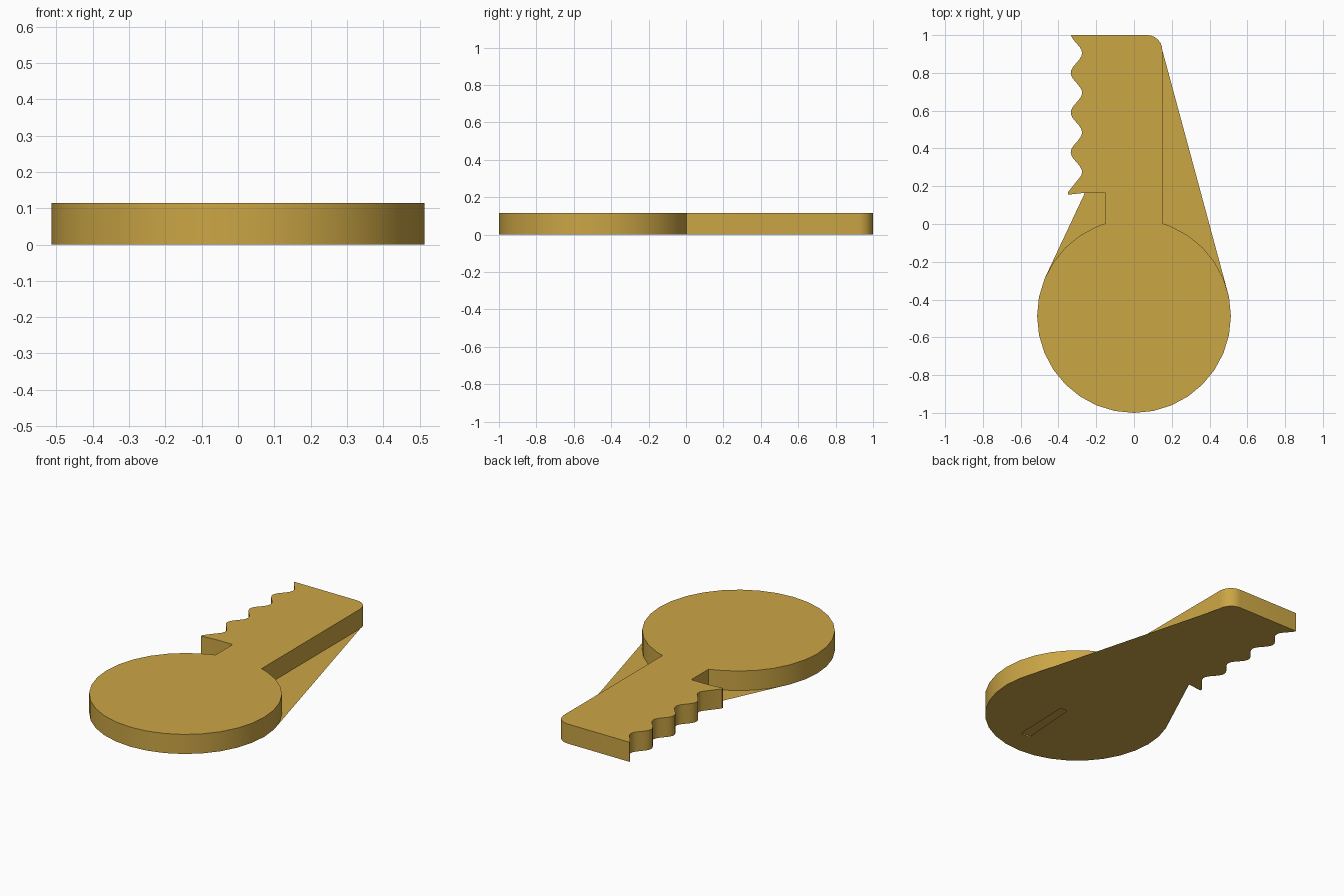
import bpy, bmesh
from math import sin, cos, pi, radians

if "Cube" in bpy.data.objects:
    bpy.data.objects.remove(bpy.data.objects["Cube"])

H = 0.115                # key thickness
CY, R, SEG = -0.487, 0.513, 32
SX = 0.15                # half width of the blade

brass = bpy.data.materials.new("brass")
brass.diffuse_color = (0.60, 0.38, 0.06, 1)
brass.use_nodes = True
brass.node_tree.nodes["Principled BSDF"].inputs["Base Color"].default_value = brass.diffuse_color


def arc(cx, cy, r, degrees):
    return [(cx + r * cos(radians(a)), cy + r * sin(radians(a))) for a in degrees]


def finish(bm, name):
    me = bpy.data.meshes.new(name)
    bm.to_mesh(me)
    bm.free()
    ob = bpy.data.objects.new(name, me)
    bpy.context.collection.objects.link(ob)
    me.materials.append(brass)
    bpy.ops.object.select_all(action='DESELECT')
    ob.select_set(True)
    bpy.context.view_layer.objects.active = ob
    bpy.ops.object.shade_smooth_by_angle(angle=radians(30))
    return ob


# blade tip with one rounded corner, then the wavy teeth down to the hooked end
tip = arc(SX - 0.08, 0.92, 0.08, range(0, 91, 15))
N = 48
ys = [1.0 - (1.0 - 0.255) * i / N for i in range(N + 1)]
teeth = [(-0.305 - 0.03 * cos(2 * pi * (y - 0.8) / 0.21), y) for y in ys]
hook = [(-0.35, 0.168), (-0.35, 0.155), (-0.26, 0.165)]

# round bow of the key, open where the blade joins
step = 360 / SEG
bow = arc(0, CY, R, [step * i for i in range(10, 39)])
body_outline = (tip + teeth + hook + [(-SX, 0.165), (-SX, 0.004)]
                + bow + [(SX, 0.004)])

# key body: top face and side walls
bm = bmesh.new()
top = [bm.verts.new((x, y, H)) for x, y in body_outline]
low = [bm.verts.new((x, y, 0)) for x, y in body_outline]
bm.faces.new(top)
for i in range(len(top)):
    j = (i + 1) % len(top)
    bm.faces.new((low[i], low[j], top[j], top[i]))
finish(bm, "key_body")

# thin base sheet that bridges the bow and the blade, with a narrow slit
base_outline = tip + teeth + hook + arc(0, CY, R, [step * i for i in range(14, 34)])
slit = [(0.045, -0.85), (0.105, -0.85), (0.115, -0.495), (0.07, -0.495)]
bm = bmesh.new()
edges = []
for loop in (base_outline, slit):
    vs = [bm.verts.new((x, y, 0)) for x, y in loop]
    edges += [bm.edges.new((vs[i], vs[(i + 1) % len(vs)])) for i in range(len(vs))]
bmesh.ops.triangle_fill(bm, edges=edges, use_beauty=True, use_dissolve=False,
                        normal=(0, 0, -1))
for f in bm.faces:
    f.normal_update()
    if f.normal.z > 0:
        f.normal_flip()
finish(bm, "base_sheet")
